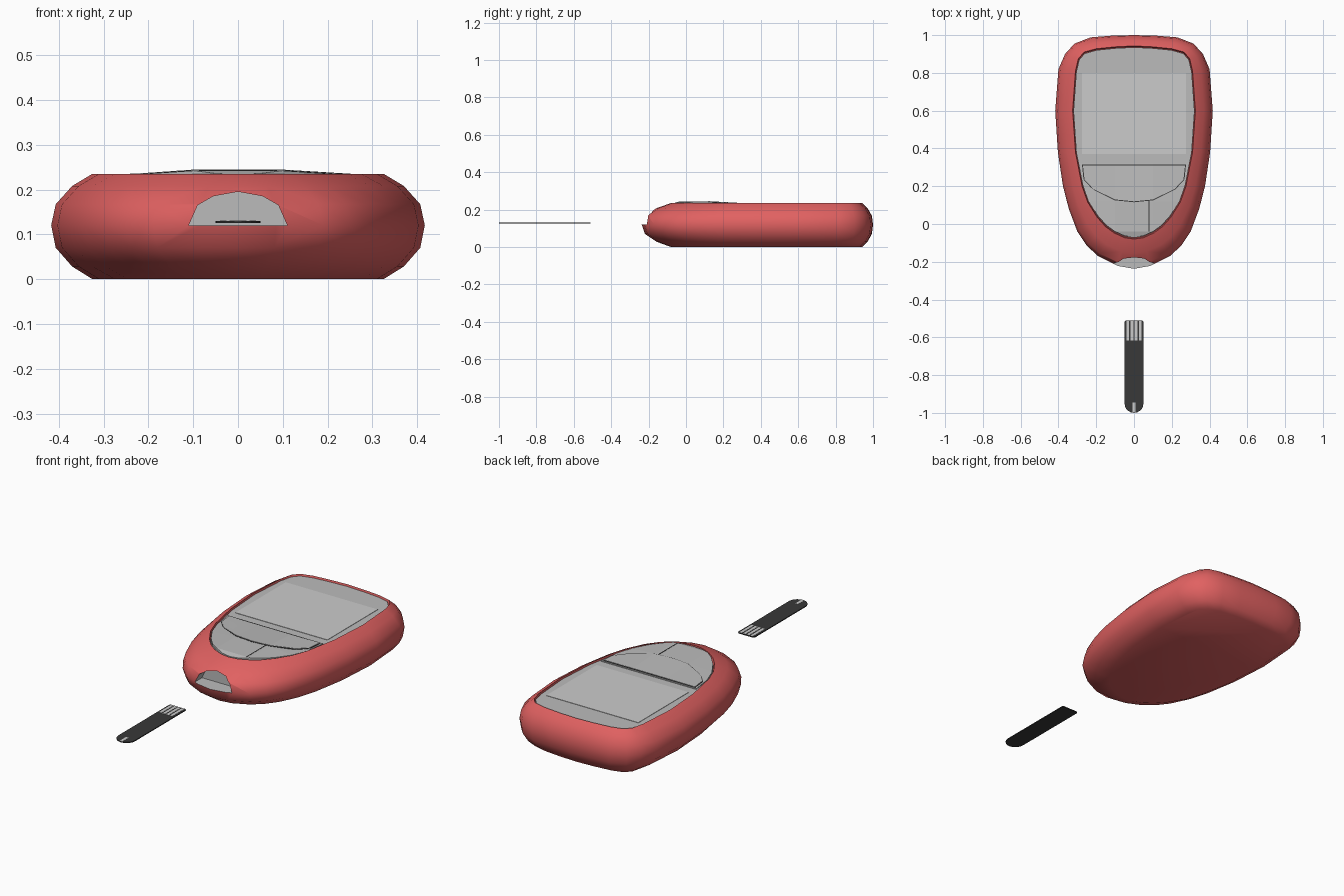
import bpy, bmesh, math
from mathutils import Vector

if "Cube" in bpy.data.objects:
    bpy.data.objects.remove(bpy.data.objects["Cube"])


def material(name, r, g, b):
    m = bpy.data.materials.new(name)
    m.diffuse_color = (r, g, b, 1)
    m.use_nodes = True
    m.node_tree.nodes["Principled BSDF"].inputs["Base Color"].default_value = m.diffuse_color
    return m


RED = material("red_shell", .75, .12, .12)
GREY = material("panel_grey", .5, .5, .5)
LIGHT = material("screen_grey", .7, .7, .7)
BLACK = material("black", .04, .04, .04)


def finish(name, bm, mat, smooth=None):
    bmesh.ops.recalc_face_normals(bm, faces=bm.faces)
    me = bpy.data.meshes.new(name)
    bm.to_mesh(me)
    bm.free()
    me.materials.append(mat)
    ob = bpy.data.objects.new(name, me)
    bpy.context.collection.objects.link(ob)
    if smooth:
        smooth_by_angle(ob, smooth)
    return ob


def smooth_by_angle(ob, degrees):
    bpy.ops.object.select_all(action='DESELECT')
    ob.select_set(True)
    bpy.context.view_layer.objects.active = ob
    bpy.ops.object.shade_smooth_by_angle(angle=math.radians(degrees))


def mirror(half):
    """Close a half outline, whose ends lie on x = 0, into a full loop."""
    return half + [(-x, y) for x, y in reversed(half) if x > 1e-6]


def loft(rings):
    bm = bmesh.new()
    loops = [[bm.verts.new(p) for p in ring] for ring in rings]
    n = len(loops[0])
    for a, b in zip(loops, loops[1:]):
        for i in range(n):
            j = (i + 1) % n
            bm.faces.new((a[i], a[j], b[j], b[i]))
    bm.faces.new(loops[0])
    bm.faces.new(loops[-1])
    return bm


def plate(name, outline, top, thick, mat, cuts=(), ycuts=()):
    """Thin plate; top is a height or a function of x and y."""
    h = top if callable(top) else (lambda x, y: top)
    bm = bmesh.new()
    bm.faces.new([bm.verts.new((x, y, 0)) for x, y in outline])
    planes = [((c, 0, 0), (1, 0, 0)) for c in cuts] + [((0, c, 0), (0, 1, 0)) for c in ycuts]
    for co, no in planes:
        bmesh.ops.bisect_plane(bm, geom=bm.verts[:] + bm.edges[:] + bm.faces[:],
                               plane_co=co, plane_no=no)
    ext = bmesh.ops.extrude_face_region(bm, geom=bm.faces[:])
    raised = {e for e in ext["geom"] if isinstance(e, bmesh.types.BMVert)}
    for v in bm.verts:
        v.co.z = h(v.co.x, v.co.y) - (0 if v in raised else thick)
    return finish(name, bm, mat)


def rect(x0, x1, y0, y1):
    return [(x0, y0), (x1, y0), (x1, y1), (x0, y1)]


# Shell outlines: widest loop and the rim around the face panel
outer = mirror([(0, 1), (.12, .997), (.23, .988), (.315, .955), (.365, .90), (.40, .82),
                (.417, .6), (.403, .38), (.376, .2), (.345, .08), (.30, -.04), (.25, -.115),
                (.19, -.17), (.085, -.222), (0, -.237)])
inner = mirror([(0, .943), (.1, .938), (.2, .928), (.265, .91), (.295, .875), (.31, .81),
                (.325, .6), (.31, .38), (.275, .2), (.245, .115), (.195, .035), (.15, -.015),
                (.105, -.048), (.05, -.073), (0, -.08)])


def ring(t, z):
    return [(a[0] + (b[0] - a[0]) * t, a[1] + (b[1] - a[1]) * t, z)
            for a, b in zip(outer, inner)]


def shrink(points, s):
    return [(x * s, .43 + (y - .43) * s) for x, y in points]


# Shell with rounded sides and a shallow recess on top
rings = [ring(t, z) for t, z in [(1, 0), (.51, .028), (.11, .07), (0, .12),
                                 (.11, .167), (.51, .208), (1, .235)]]
rings.append([(x, y, .215) for x, y in shrink(inner, .99)])
shell = finish("shell", loft(rings), RED)

# Arched strip port cut into the front
arch = [(-.11, .12), (.11, .12), (.09, .165), (.055, .185), (0, .195), (-.055, .185), (-.09, .165)]
cutter = finish("port_cutter", loft([[(x, y, z) for x, z in arch] for y in (-.4, -.15)]), GREY)
cutter.hide_render = True
cutter.hide_viewport = False
mod = shell.modifiers.new("port", 'BOOLEAN')
mod.object = cutter
mod.operation = 'DIFFERENCE'
mod.solver = 'EXACT'
mod.material_mode = 'TRANSFER'
bpy.context.view_layer.update()
cut_mesh = bpy.data.meshes.new_from_object(shell.evaluated_get(bpy.context.evaluated_depsgraph_get()))
shell.modifiers.clear()
shell.data = cut_mesh
bpy.data.objects.remove(cutter)
smooth_by_angle(shell, 50)

# Face panel and screen
plate("face_panel", shrink(inner, .985), .227, .015, GREY)
plate("screen", rect(-.275, .275, .37, .80), .229, .004, LIGHT)


# Raised key area: flat ridge in the middle, falling to the sides and the screen
def key_height(x, y):
    side = max(0, min(1, (.27 - abs(x)) / .17))
    back = max(0, min(1, (.32 - y) / .2))
    front = max(0, min(1, (y + .08) / .04))
    return .231 + .011 * side * back * front


chin_edge = [p for p in shrink(inner, .98) if p[1] < .3]
chin = [(.285, .32)] + chin_edge + [(-.285, .32)]
plate("chin_panel", chin, key_height, .012, GREY, (-.1, .1), (.12, -.04))

key = [(-.27, .31), (-.262, .235), (-.215, .185), (-.1, .13), (0, .12),
       (.1, .13), (.215, .185), (.262, .235), (.27, .31)]
gap = [(x * 1.02, .22 + (y - .22) * 1.05) for x, y in key]
plate("key_gap", gap, lambda x, y: key_height(x, y) + .0012, .006, BLACK, (-.1, .1), (.12,))
plate("key", key, lambda x, y: key_height(x, y) + .003, .006, GREY, (-.1, .1), (.12,))
plate("chin_seam", rect(.078, .082, -.04, .125), lambda x, y: key_height(x, y) + .0012,
      .004, BLACK, (), (.12,))

# Test strip with rounded tip, contacts and sample channel
tip = [(.05 * math.cos(a), -.95 + .05 * math.sin(a))
       for a in (math.pi + math.pi * i / 10 for i in range(11))]
plate("test_strip", tip + [(.05, -.517), (.043, -.51), (-.043, -.51), (-.05, -.517)],
      .13, .005, BLACK)
for i in range(4):
    x = -.033 + .022 * i
    plate(f"strip_contact_{i + 1}", rect(x - .0075, x + .0075, -.617, -.513), .131, .002, LIGHT)
plate("sample_channel", rect(-.008, .008, -.998, -.945), .131, .002, LIGHT)
